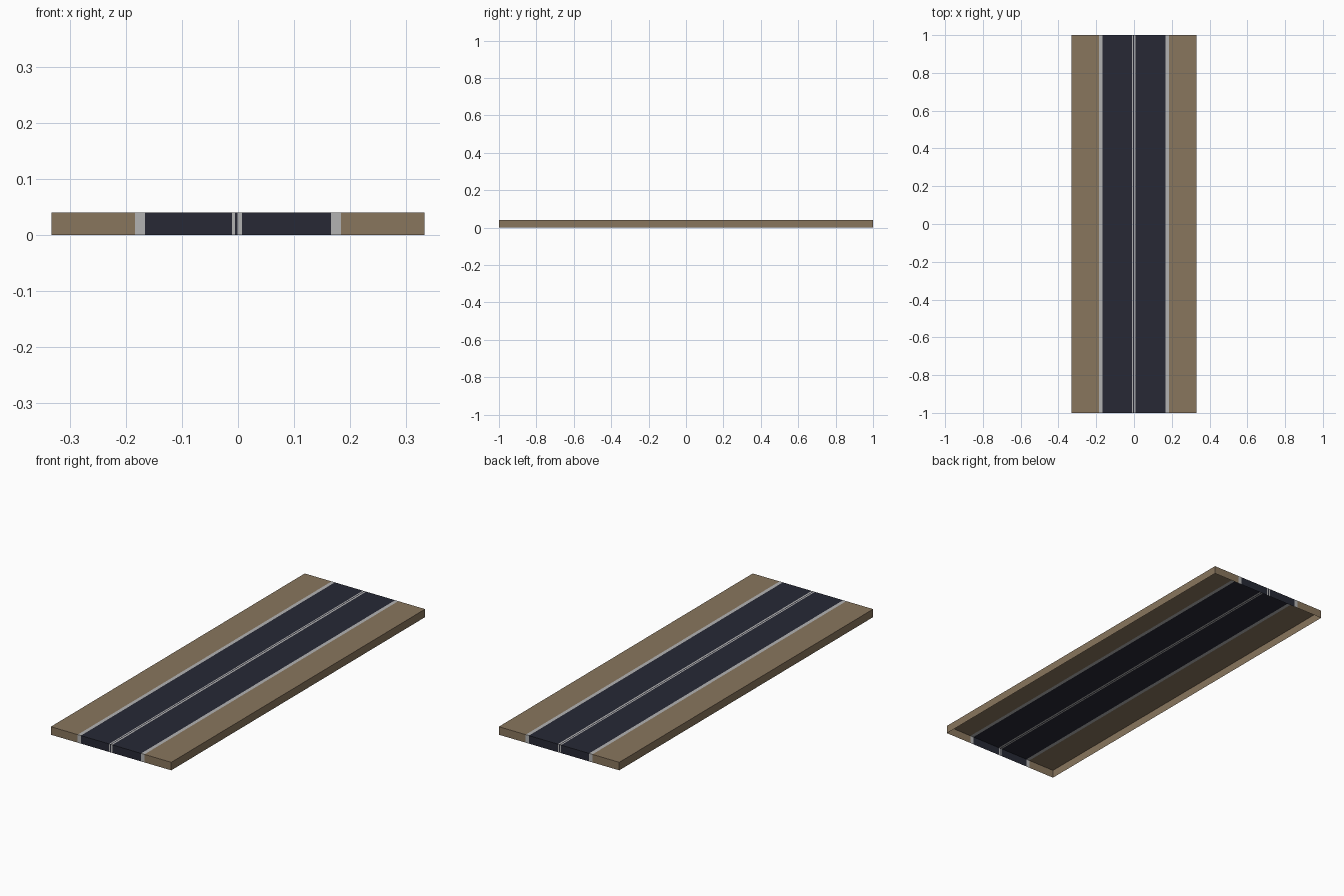
import bpy, bmesh

if "Cube" in bpy.data.objects:
    bpy.data.objects.remove(bpy.data.objects["Cube"])

LENGTH, HEIGHT = 2.0, 0.04


def material(name, rgb):
    m = bpy.data.materials.new(name)
    m.diffuse_color = (*rgb, 1)
    m.use_nodes = True
    m.node_tree.nodes["Principled BSDF"].inputs["Base Color"].default_value = m.diffuse_color
    return m


SAND = material("sand", (0.25, 0.18, 0.11))
ASPHALT = material("asphalt", (0.02, 0.022, 0.036))
PAINT = material("paint", (0.45, 0.45, 0.45))


def strip(name, x0, x1, mat, open_sides):
    """Thin open-bottomed strip: a box with its floor and joining sides removed."""
    bm = bmesh.new()
    bmesh.ops.create_cube(bm, size=1)
    for v in bm.verts:
        v.co.x = x0 if v.co.x < 0 else x1
        v.co.y *= LENGTH
        v.co.z = 0 if v.co.z < 0 else HEIGHT
    bm.normal_update()
    gone = [f for f in bm.faces if f.normal.z < -0.5
            or any(f.normal.x * s > 0.5 for s in open_sides)]
    bmesh.ops.delete(bm, geom=gone, context='FACES')
    mesh = bpy.data.meshes.new(name)
    bm.to_mesh(mesh)
    bm.free()
    mesh.materials.append(mat)
    bpy.context.collection.objects.link(bpy.data.objects.new(name, mesh))


# Strips across the road, left to right; only the shoulders keep an outer wall
edges = [-0.332, -0.184, -0.166, -0.011, -0.005, -0.001, 0.007, 0.166, 0.184, 0.332]
parts = [("left_shoulder", SAND), ("left_edge_line", PAINT), ("left_lane", ASPHALT),
         ("left_centre_line", PAINT), ("centre_gap", ASPHALT), ("right_centre_line", PAINT),
         ("right_lane", ASPHALT), ("right_edge_line", PAINT), ("right_shoulder", SAND)]
for i, (name, mat) in enumerate(parts):
    open_sides = [s for s, outer in ((-1, i == 0), (1, i == len(parts) - 1)) if not outer]
    strip(name, edges[i], edges[i + 1], mat, open_sides)
